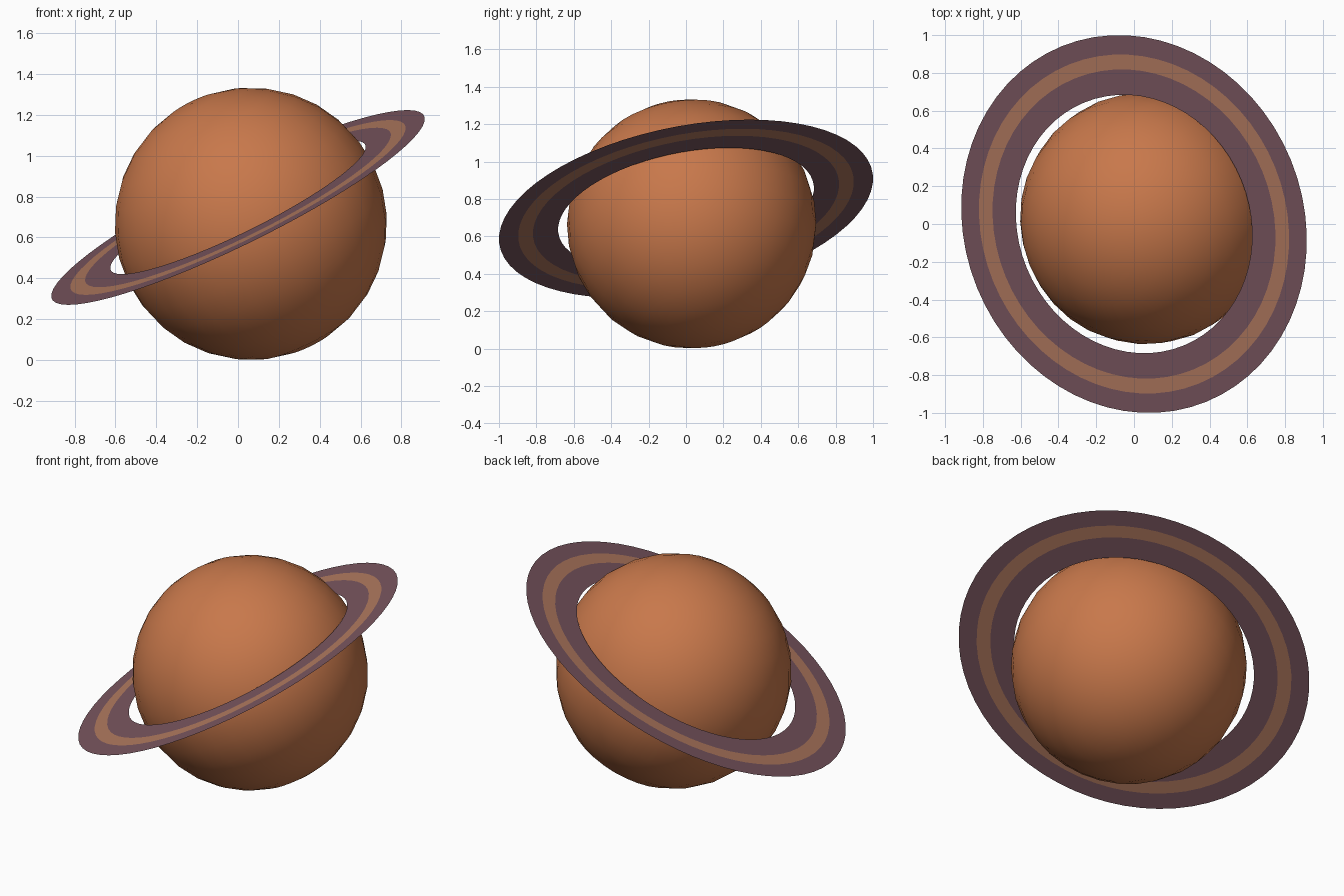
import bpy, bmesh, math
from mathutils import Vector

if "Cube" in bpy.data.objects:
    bpy.data.objects.remove(bpy.data.objects["Cube"])

AXIS = Vector((-0.435, -0.177, 0.883)).normalized()   # shared tilt
TILT = AXIS.to_track_quat('Z', 'Y')


def material(name, rgb):
    m = bpy.data.materials.new(name)
    lin = [((c / 255 + 0.055) / 1.055) ** 2.4 for c in rgb]
    m.diffuse_color = (*lin, 1)
    m.use_nodes = True
    m.node_tree.nodes["Principled BSDF"].inputs["Base Color"].default_value = m.diffuse_color
    return m


def add_object(name, bm, location, mats):
    me = bpy.data.meshes.new(name)
    bm.to_mesh(me)
    bm.free()
    ob = bpy.data.objects.new(name, me)
    bpy.context.collection.objects.link(ob)
    ob.location = location
    ob.rotation_mode = 'QUATERNION'
    ob.rotation_quaternion = TILT
    for m in mats:
        me.materials.append(m)
    return ob


orange = material("planet orange", (200, 120, 75))
plum = material("ring plum", (120, 85, 94))
tan = material("ring tan", (175, 120, 94))

# Planet: smooth sphere sitting slightly below the ring plane
bm = bmesh.new()
bmesh.ops.create_uvsphere(bm, u_segments=32, v_segments=16, radius=0.667)
for f in bm.faces:
    f.smooth = True
add_object("planet", bm, (0.063, 0.03, 0.667), [orange])

# Ring: flat disc of three concentric bands, the middle one tan
SEG = 64
radii = [0.695, 0.832, 0.912, 1.016]
bm = bmesh.new()
loops = [[bm.verts.new((r * math.cos(math.tau * i / SEG),
                        r * math.sin(math.tau * i / SEG), 0))
          for i in range(SEG)] for r in radii]
for b in range(3):
    for i in range(SEG):
        j = (i + 1) % SEG
        f = bm.faces.new((loops[b][i], loops[b + 1][i],
                          loops[b + 1][j], loops[b][j]))
        f.material_index = 1 if b == 1 else 0
add_object("ring", bm, (0, 0, 0.747), [plum, tan])
